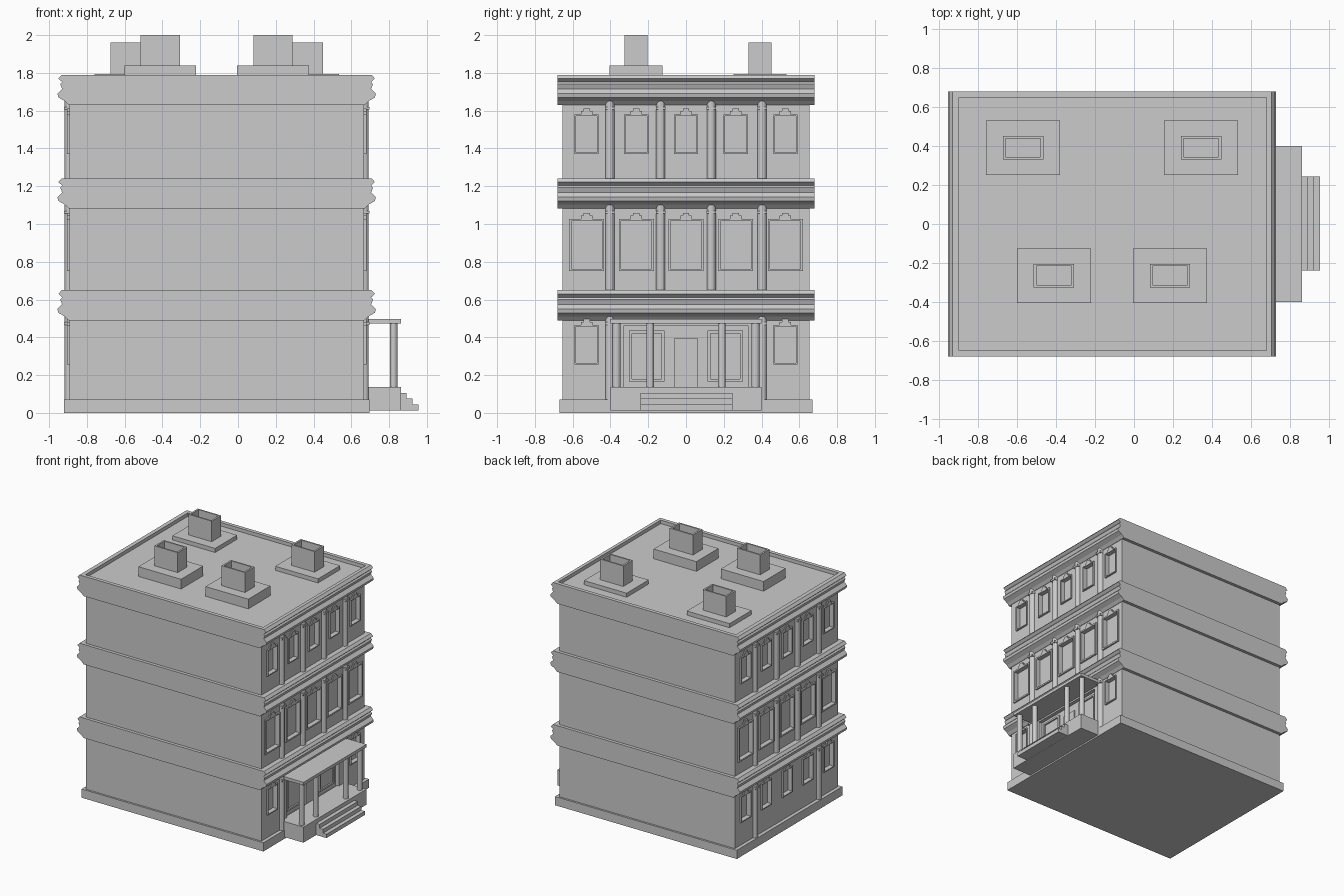
import bpy, bmesh
from math import pi, cos, sin

if "Cube" in bpy.data.objects:
    bpy.data.objects.remove(bpy.data.objects["Cube"])

C = -0.113          # centre of the building in x
WALL = 0.78         # half depth from C to the windowed walls


def finish(name, bm):
    bmesh.ops.recalc_face_normals(bm, faces=bm.faces)
    me = bpy.data.meshes.new(name)
    bm.to_mesh(me)
    bm.free()
    ob = bpy.data.objects.new(name, me)
    bpy.context.collection.objects.link(ob)
    return ob


def prism(bm, pts, to3d, a, b):
    """Extrude a 2D outline between a and b; to3d maps (u, v, w) to a point."""
    lo = [bm.verts.new(to3d(u, v, a)) for u, v in pts]
    hi = [bm.verts.new(to3d(u, v, b)) for u, v in pts]
    bm.faces.new(lo)
    bm.faces.new(hi[::-1])
    n = len(pts)
    for i in range(n):
        j = (i + 1) % n
        bm.faces.new((lo[i], lo[j], hi[j], hi[i]))


def add_box(bm, x0, x1, y0, y1, z0, z1):
    prism(bm, [(x0, y0), (x1, y0), (x1, y1), (x0, y1)], lambda u, v, w: (u, v, w), z0, z1)


def boxes(name, *dims):
    bm = bmesh.new()
    for d in dims:
        add_box(bm, *d)
    return finish(name, bm)


def cut(ob, cutter):
    m = ob.modifiers.new("cut", 'BOOLEAN')
    m.operation, m.object, m.solver = 'DIFFERENCE', cutter, 'EXACT'
    cutter.hide_render = True
    cutter.hide_viewport = True


def side_span(s, h0, h1):
    return tuple(sorted((C + s * h0, C + s * h1)))


# Main block and plinth
body = boxes("building_walls", (C - WALL, C + WALL, -0.655, 0.655, 0, 1.74))
boxes("plinth", (C - 0.808, C + 0.808, -0.67, 0.67, 0, 0.07))

# Cornices: moulded profile on both windowed sides, straight ends
half = [(0.783, 0), (0.803, 0.02), (0.838, 0.04), (0.843, 0.06), (0.818, 0.085),
        (0.828, 0.11), (0.818, 0.122), (0.838, 0.14), (0.820, 0.16)]
outline = half + [(-h, z) for h, z in reversed(half)]
cornices = []
for name, z in (("lower_cornice", 0.49), ("middle_cornice", 1.082), ("roof_cornice", 1.63)):
    bm = bmesh.new()
    prism(bm, outline, lambda u, v, w: (C + u, w, z + v), -0.68, 0.68)
    cornices.append(finish(name, bm))

# Sunken roof behind a low parapet
cut(cornices[2], boxes("roof_cutter", (-0.90, 0.68, -0.65, 0.65, 1.762, 1.9)))

# Chimneys: (centre x, centre y, slab top, stack top)
for i, (x, y, zs, zt) in enumerate([(-0.412, -0.265, 1.84, 2.0), (0.185, -0.265, 1.84, 2.0),
                                    (-0.57, 0.392, 1.795, 1.96), (0.345, 0.392, 1.795, 1.96)]):
    boxes(f"chimney_base_{i}", (x - 0.19, x + 0.19, y - 0.14, y + 0.14, 1.75, zs))
    W, D, w, d = 0.104, 0.06, 0.09, 0.048
    boxes(f"chimney_stack_{i}",
          (x - W, x + W, y - D, y - d, zs, zt), (x - W, x + W, y + d, y + D, zs, zt),
          (x - W, x - w, y - d, y + d, zs, zt), (x + w, x + W, y - d, y + d, zs, zt))

# Windows: recess, thin surround and stepped keystone
recess = bmesh.new()
KEY = [(-0.03, 0), (0.03, 0), (0.03, 0.017), (0.017, 0.017), (0.017, 0.032),
       (-0.017, 0.032), (-0.017, 0.017), (-0.03, 0.017)]


def window(bm, s, y, hw, z0, z1, fw, base=WALL, key=True):
    a, b = side_span(s, base - 0.01, base + 0.012)
    add_box(bm, a, b, y - hw, y - hw + fw, z0, z1)
    add_box(bm, a, b, y + hw - fw, y + hw, z0, z1)
    for za, zb in ((z0, z0 + fw), (z1 - fw, z1)):
        add_box(bm, a, b, y - hw + fw, y + hw - fw, za, zb)
    if key:
        prism(bm, KEY, lambda u, v, w: (w, y + u, z1 + v), a, b)
        add_box(recess, *side_span(s, WALL - 0.025, WALL + 0.05),
                y - hw + fw, y + hw - fw, z0 + fw, z1 - fw)


ys = (-0.526, -0.263, 0, 0.263, 0.526)
for s, side in ((1, "right"), (-1, "left")):
    for floor, hw, z0, z1, fw in (("ground", 0.064, 0.255, 0.465, 0.008),
                                  ("middle", 0.093, 0.75, 1.027, 0.012),
                                  ("top", 0.064, 1.37, 1.58, 0.008)):
        bm = bmesh.new()
        for y in ys:
            if floor == "ground" and s == 1 and abs(y) < 0.4:
                continue      # the porch takes these bays
            window(bm, s, y, hw, z0, z1, fw)
        finish(f"{side}_{floor}_windows", bm)

    # Half-round pilasters between the bays
    bm = bmesh.new()
    arc = [(0.024 * cos(pi * k / 6), 0.026 * sin(pi * k / 6)) for k in range(7)]
    for z0, z1, places in ((0.07, 0.51, (-0.403, 0.403)),
                           (0.64, 1.10, (-0.403, -0.134, 0.134, 0.403)),
                           (1.23, 1.65, (-0.403, -0.134, 0.134, 0.403))):
        for y in places:
            prism(bm, arc, lambda u, v, w: (C + s * (WALL - 0.001 + v), y + u, w), z0, z1)
            add_box(bm, *side_span(s, WALL - 0.01, WALL + 0.028), y - 0.025, y + 0.025,
                    z1 - 0.045, z1 - 0.03)
    finish(f"{side}_pilasters", bm)

# Entrance: recessed panel with door and two large windows
add_box(recess, *side_span(1, WALL - 0.03, WALL + 0.05), -0.33, 0.33, 0.13, 0.46)
cut(body, finish("recess_cutter", recess))
bm = bmesh.new()
for y in (-0.208, 0.208):
    window(bm, 1, y, 0.093, 0.165, 0.435, 0.014, WALL - 0.03, key=False)
finish("entrance_windows", bm)
boxes("door", (*side_span(1, WALL - 0.04, WALL - 0.018), -0.063, 0.063, 0.13, 0.395))

# Porch: floor, steps, roof and columns
boxes("porch_floor", (0.65, 0.862, -0.40, 0.40, 0.012, 0.137))
for i in range(3):
    boxes(f"porch_step_{i}", (0.86, 0.893 + 0.031 * i, -0.24, 0.245, 0.013, 0.106 - 0.031 * i))
boxes("porch_roof", (0.65, 0.862, -0.40, 0.40, 0.473, 0.497))
ring = [(0.02 * cos(pi * k / 6), 0.02 * sin(pi * k / 6)) for k in range(12)]
for i, y in enumerate((-0.368, -0.19, 0.19, 0.368)):
    bm = bmesh.new()
    prism(bm, ring, lambda u, v, w: (0.825 + u, y + v, w), 0.13, 0.48)
    finish(f"porch_column_{i}", bm)
